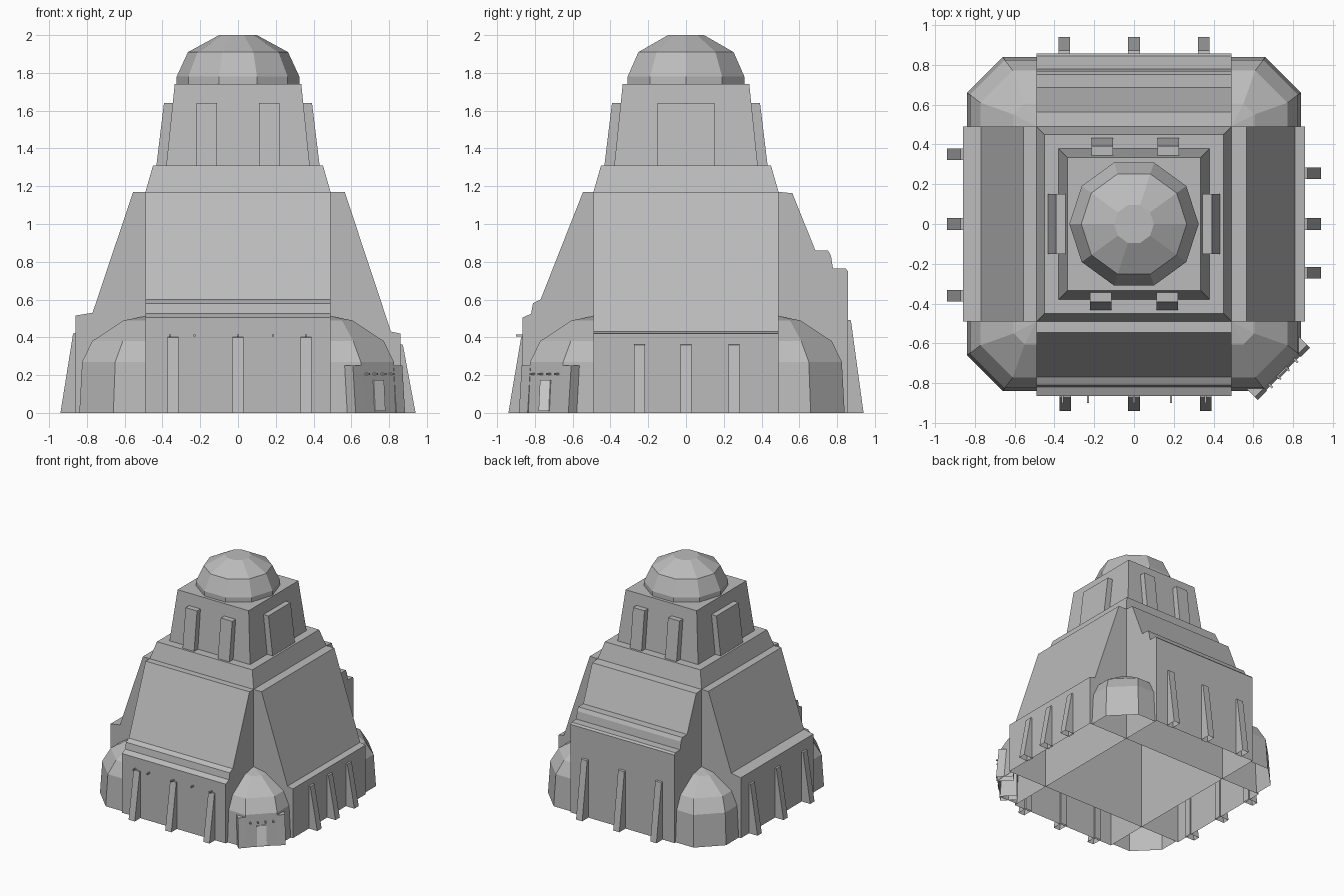
import bpy, bmesh, math
from mathutils import Matrix, Vector

if "Cube" in bpy.data.objects:
    bpy.data.objects.remove(bpy.data.objects["Cube"], do_unlink=True)


def material(name, rgb):
    m = bpy.data.materials.new(name)
    m.use_nodes = True
    m.diffuse_color = (*rgb, 1)
    m.node_tree.nodes["Principled BSDF"].inputs["Base Color"].default_value = (*rgb, 1)
    return m


STONE = material("grey stone", (0.5, 0.5, 0.5))
GLOW = material("white doorway", (1, 1, 1))


def finish(name, bm, mat, angle=0):
    bmesh.ops.remove_doubles(bm, verts=bm.verts, dist=0.0005)
    bm.transform(Matrix.Rotation(math.radians(angle), 4, 'Z'))
    mesh = bpy.data.meshes.new(name)
    bm.to_mesh(mesh)
    bm.free()
    mesh.materials.append(mat)
    ob = bpy.data.objects.new(name, mesh)
    bpy.context.collection.objects.link(ob)
    return ob


def prism(name, profile, x0, x1, angle, mat=STONE):
    """Sweep an (outward, height) profile sideways; its inner side stays open."""
    bm = bmesh.new()
    a, b = [[bm.verts.new((x, -r, z)) for r, z in profile] for x in (x0, x1)]
    for i in range(len(profile) - 1):
        bm.faces.new((a[i], b[i], b[i + 1], a[i + 1]))
    bm.faces.new(a)
    bm.faces.new(b[::-1])
    return finish(name, bm, mat, angle)


def loft(name, rings, angle=0, closed=True):
    """Skin rings from bottom to top; closed rings get a roof."""
    bm = bmesh.new()
    vs = [[bm.verts.new(p) for p in ring] for ring in rings]
    n = len(rings[0])
    for low, high in zip(vs, vs[1:]):
        for i in range(n if closed else n - 1):
            j = (i + 1) % n
            bm.faces.new((low[i], low[j], high[j], high[i]))
    if closed:
        bm.faces.new(vs[-1])
    return finish(name, bm, STONE, angle)


def ring(n, r, z, start=0):
    return [Vector((r * math.cos(start + math.tau * i / n),
                    r * math.sin(start + math.tau * i / n), z)) for i in range(n)]


K = 0.49  # half width of the core and of each wing

# Wings: name, angle, outer profile, buttress offsets, buttress height
WINGS = [
    ("front", 0, [(.865, 0), (.865, .505), (.82, .525), (.81, .58), (.77, .60), (.545, 1.17)],
     (-.345, 0, .36), .40),
    ("left", 90, [(.86, 0), (.86, .42), (.81, .43), (.565, 1.17)],
     (-.245, 0, .255), .36),
    ("back", 180, [(.857, 0), (.857, .75), (.845, .765), (.778, .765), (.768, .83),
                   (.752, .86), (.685, .86), (.563, 1.163)],
     (-.35, 0, .35), .49),
    ("right", 270, [(.86, 0), (.86, .515), (.77, .53), (.555, 1.17)],
     (-.35, 0, .36), .42),
]
for name, angle, profile, offsets, top in WINGS:
    prism(name + "_wing", profile + [(K, 1.17), (K, 0)][:1] + [(K, 0)], -K, K, angle).data
    for i, x in enumerate(offsets):
        prism(f"{name}_buttress_{i + 1}",
              [(.94, 0), (.873, top), (.85, top + .005), (.85, 0)], x - .029, x + .029, angle)

# Corner turrets: chamfered shells closing to the core corner
TIERS = [(.84, .66, 0), (.825, .65, .27), (.772, .61, .38), (.605, .55, .49), (K, K, .512)]
for i, side in enumerate(("back_left", "back_right", "front_right", "front_left")):
    loft(side + "_turret",
         [[(r, K, z), (r, c, z), (c, r, z), (K, r, z)] for r, c, z in TIERS],
         90 * i, closed=False)

# Stepped core and upper block
SQ = math.sqrt(2)
loft("core_tower", [ring(4, r * SQ, z, math.pi / 4) for r, z in
                    ((K, 1.17), (.45, 1.31), (.38, 1.31), (.335, 1.74))])

# Ten-sided dome
loft("dome", [ring(10, r, z) for r, z in
              ((.325, 1.74), (.325, 1.78), (.265, 1.91), (.1, 2))])

# Raised panels on the upper block
PANEL = [(.432, 1.31), (.392, 1.64), (.34, 1.64), (.37, 1.31)]
for angle, spans in ((0, ((-.22, -.112), (.112, .22))), (90, ((-.15, .15),)),
                     (180, ((-.225, -.117), (.105, .213))), (270, ((-.15, .15),))):
    for i, (x0, x1) in enumerate(spans):
        prism(f"upper_panel_{angle}_{i + 1}", PANEL, x0, x1, angle)


def stud(name, x, z, r0, r1, angle):
    h = .005
    prism(name, [(r0, z - h), (r1, z - h), (r1, z + h), (r0, z + h)], x - h, x + h, angle)


# Small studs on the front wall
for i, x in enumerate((-.36, -.23, 0, .185, .36)):
    stud(f"front_stud_{i + 1}", x, .41, .86, .90, 0)

# Entrance on the front left turret
for side, x0, x1 in (("inner", -.185, -.12), ("outer", .12, .185)):
    prism(side + "_door_pillar", [(1.066, 0), (1.045, .25), (.93, .25), (.93, 0)], x0, x1, 45)
prism("doorway", [(1.057, .01), (1.066, .01), (1.055, .175), (1.046, .175)], -.038, .038, 45, GLOW)
for i, x in enumerate((-.09, -.03, .03, .09)):
    stud(f"door_stud_{i + 1}", x, .205, 1.03, 1.075, 45)
